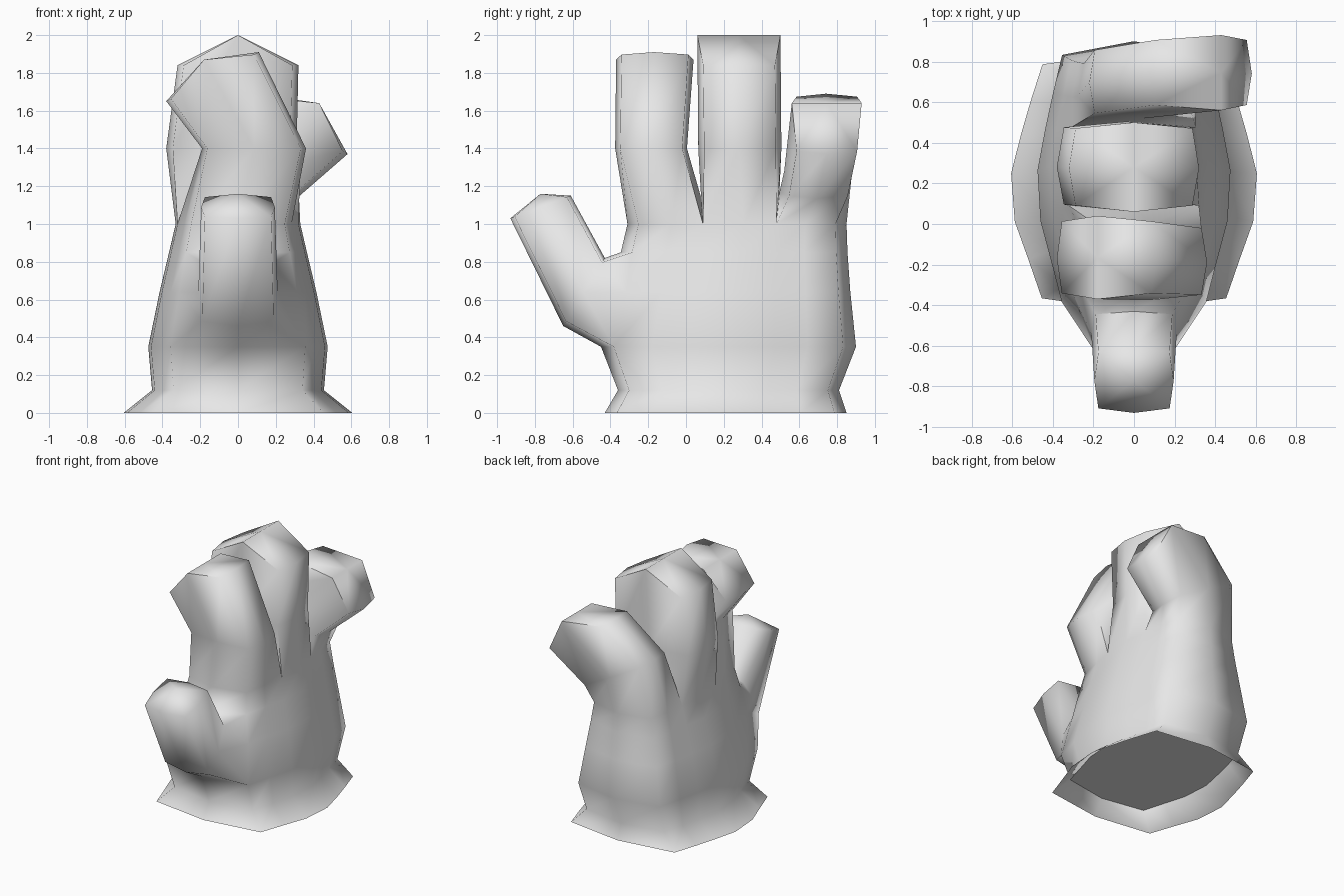
import bpy, bmesh, math
from mathutils import Vector as V

cube = bpy.data.objects.get("Cube")
if cube:
    bpy.data.objects.remove(cube)

grey = bpy.data.materials.new("light grey")
grey.use_nodes = True
grey.diffuse_color = (0.8, 0.8, 0.8, 1)
grey.node_tree.nodes["Principled BSDF"].inputs["Base Color"].default_value = grey.diffuse_color

bm = bmesh.new()

# Half outline of the palm, front to back: width fraction, depth fraction
HALF = [(0, 0), (.75, .05), (.86, .2), (.97, .345), (1, .53),
        (.92, .68), (.84, .81), (.745, .95), (0, 1)]
OUTLINE = HALF + [(-u, v) for u, v in HALF[-2:0:-1]]
N = len(OUTLINE)

# Boxy finger cross-section with bulged sides, counter-clockwise from the front
SECTION = [(0, -1), (.9, -.86), (1, -.02), (.9, .87),
           (0, 1), (-.9, .87), (-1, -.02), (-.9, -.86)]

# Palm levels: height, half width, front, back
LEVELS = [(0, .605, -.43, .85), (.12, .455, -.36, .81), (.35, .475, -.45, .9),
          (.64, .415, -.38, .87), (.85, .365, -.345, .855), (1, .33, -.31, .85)]


def bridge(a, b):
    """Join two loops of equal length with quads."""
    for i in range(len(a)):
        j = (i + 1) % len(a)
        bm.faces.new((a[i], a[j], b[j], b[i]))


def finger(base, rings, peak, ridged=True):
    """Loft from a base loop through rings of (centre, side, depth) and cap it."""
    peak = V(peak)
    last = base
    for k, (centre, side, depth) in enumerate(rings):
        tip = k == len(rings) - 1
        loop = []
        for u, v in SECTION:
            p = V(centre) + V(side) * u + V(depth) * v
            if tip and ridged and u == 0:
                p += peak
            loop.append(bm.verts.new(p))
        bridge(last, loop)
        last = loop
    apex = bm.verts.new(V(rings[-1][0]) + peak)
    for i in range(len(last)):
        bm.faces.new((last[i], last[(i + 1) % len(last)], apex))


# Flared cuff and palm, with a hole in front for the thumb
palm = [[bm.verts.new((u * w, f + v * (b - f), z)) for u, v in OUTLINE]
        for z, w, f, b in LEVELS]
for r in range(len(palm) - 1):
    for i in range(N):
        j = (i + 1) % N
        if r in (2, 3) and i in (0, N - 1):
            continue
        bm.faces.new((palm[r][i], palm[r][j], palm[r + 1][j], palm[r + 1][i]))

# Crotches between the fingers
top = palm[-1]
crotch_a = bm.verts.new((0, .08, 1.14))
crotch_b = bm.verts.new((0, .495, 1.17))

# Front finger, bent to the right
finger(top[0:4] + [crotch_a] + top[-3:],
       [((.085, -.185, 1.4), (.275, 0, 0), (0, .19, 0)),
        ((-.135, -.165, 1.78), (.245, 0, .13), (0, .205, 0))],
       (-.045, 0, .09))

# Middle finger, straight
finger([crotch_a] + top[3:6] + [crotch_b] + top[-5:-2],
       [((-.035, .285, 1.4), (.345, 0, 0), (0, .22, 0)),
        ((0, .28, 1.84), (.32, 0, 0), (0, .22, 0))],
       (0, 0, .16))

# Back finger, bent to the left
finger([crotch_b] + top[5:12],
       [((.045, .7, 1.28), (.265, 0, -.145), (0, .18, 0)),
        ((.33, .745, 1.53), (.25, 0, -.16), (0, .185, 0))],
       (.1, 0, .11))

# Thumb
low, mid, high = palm[2], palm[3], palm[4]
finger([low[0], low[1], mid[1], high[1], high[0], high[-1], mid[-1], low[-1]],
       [((0, -.54, .64), (.21, 0, 0), (0, .11, .18)),
        ((0, -.77, 1.09), (.195, 0, 0), (0, .16, .06))],
       (0, 0, .07), ridged=False)
bmesh.ops.delete(bm, geom=[v for v in bm.verts if not v.link_faces], context='VERTS')
bmesh.ops.recalc_face_normals(bm, faces=bm.faces)

# Floor inside the cuff, facing down
bm.faces.new([bm.verts.new(v.co) for v in reversed(palm[1])])

mesh = bpy.data.meshes.new("glove")
bm.to_mesh(mesh)
bm.free()
mesh.materials.append(grey)
glove = bpy.data.objects.new("glove", mesh)
bpy.context.collection.objects.link(glove)
bpy.context.view_layer.objects.active = glove
glove.select_set(True)
bpy.ops.object.shade_smooth_by_angle(angle=math.radians(80))
